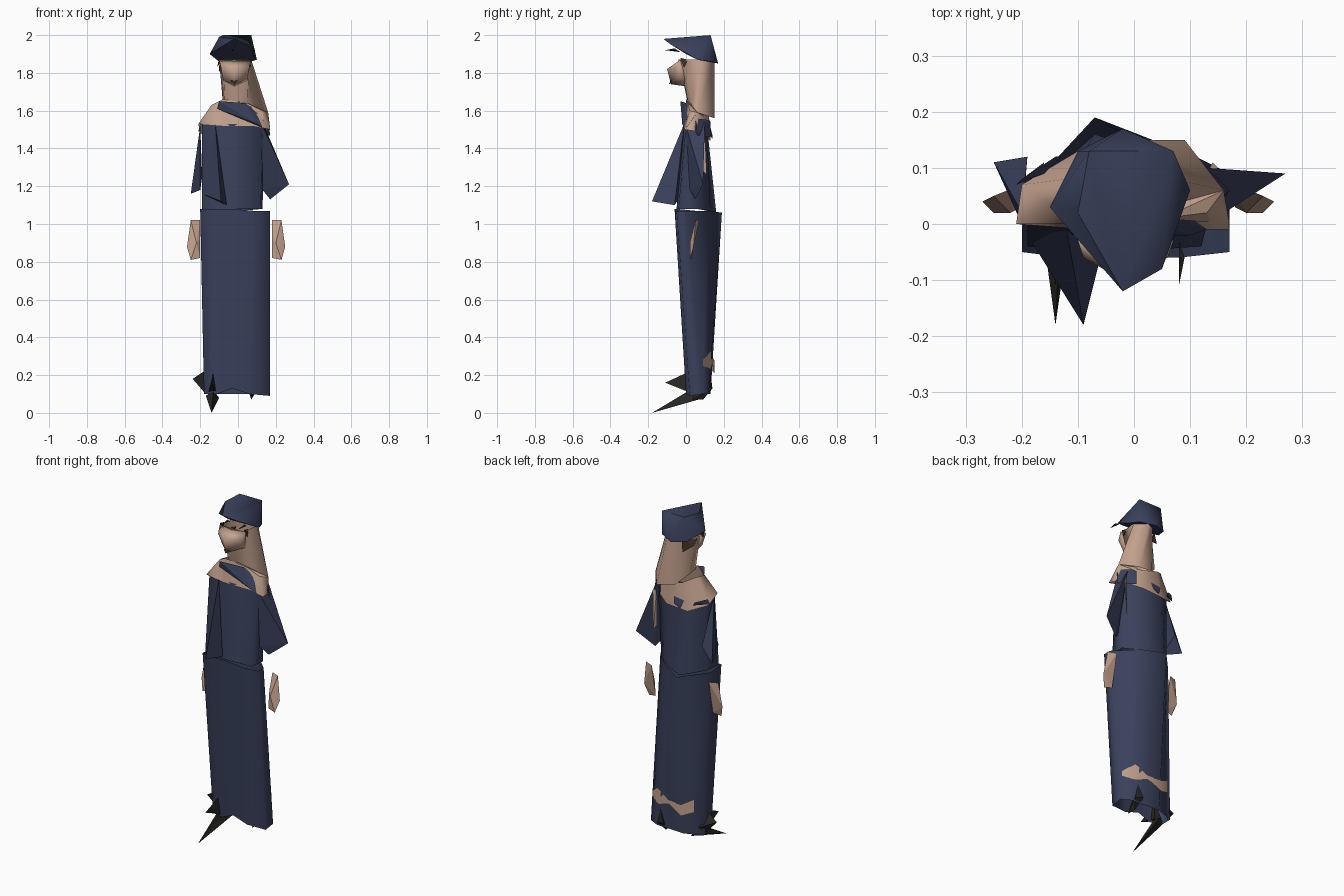
import bpy
import bmesh

cube = bpy.data.objects.get("Cube")
if cube:
    bpy.data.objects.remove(cube, do_unlink=True)


def make_material(name, red, green, blue):
    material = bpy.data.materials.new(name)
    material.use_nodes = True
    colour = (red, green, blue, 1)
    material.diffuse_color = colour
    material.node_tree.nodes["Principled BSDF"].inputs["Base Color"].default_value = colour
    return material


navy = make_material("navy cloth", .041, .052, .105)
skin = make_material("skin", .55, .36, .27)
black = make_material("black leather", .02, .02, .018)
brown = make_material("dark brown hair", .05, .028, .016)


# Coordinates are given in hundredths of a unit
def finish(bm, name, material, smooth_angle=0):
    mesh = bpy.data.meshes.new(name)
    bmesh.ops.recalc_face_normals(bm, faces=bm.faces)
    bm.to_mesh(mesh)
    bm.free()
    mesh.materials.append(material)
    part = bpy.data.objects.new(name, mesh)
    bpy.context.collection.objects.link(part)
    if smooth_angle:
        bpy.ops.object.select_all(action="DESELECT")
        part.select_set(True)
        bpy.context.view_layer.objects.active = part
        bpy.ops.object.shade_smooth_by_angle(angle=smooth_angle)
    return part


def add_point(bm, point):
    return bm.verts.new([value / 100 for value in point])


def hull(name, material, points, smooth_angle=0):
    """Faceted solid wrapped around a few corner points."""
    bm = bmesh.new()
    verts = [add_point(bm, point) for point in points]
    result = bmesh.ops.convex_hull(bm, input=verts)
    loose = [item for item in result["geom_interior"] if isinstance(item, bmesh.types.BMVert)]
    bmesh.ops.delete(bm, geom=loose, context="VERTS")
    return finish(bm, name, material, smooth_angle)


def loft(name, material, lower, upper, closed=True, smooth_angle=2):
    """Open shell between two matching outlines."""
    bm = bmesh.new()
    low = [add_point(bm, point) for point in lower]
    high = [add_point(bm, point) for point in upper]
    count = len(low)
    for i in range(count if closed else count - 1):
        j = (i + 1) % count
        bm.faces.new((low[i], low[j], high[j], high[i]))
    return finish(bm, name, material, smooth_angle)


# Long skirt with an uneven hem, pointed at the back of the waist
loft("skirt", navy,
     [(-18, 2, 10), (-11, 0, 10), (-3, 0, 13), (6, 0, 10), (17, 2, 9),
      (17, 9, 10), (11, 12, 10), (-7, 13, 10), (-18, 9, 10)],
     [(-20, -5, 108), (-12, -6, 108), (-3, -6, 108), (8, -6, 107), (17, -5, 107),
      (17, 0, 107), (5, 12, 107), (-7, 19, 106), (-20, 5, 107)])

# Bare band showing at the back of the hem
loft("hem_skin_band", skin,
     [(16, 9, 25), (10, 13, 23), (2, 14, 26), (-7, 15, 21), (-14, 12, 24)],
     [(16, 9, 28), (10, 13, 33), (2, 14, 28), (-7, 15, 28), (-14, 12, 32)], closed=False)

# Jacket body
loft("jacket_body", navy,
     [(-19, -4, 108), (-3, -5, 108), (12, -4, 108), (13, 5, 108),
      (2, 13, 107), (-7, 16, 106), (-18, 6, 108)],
     [(-19, 0, 153), (-3, -1, 153), (13, 0, 153), (14, 6, 153),
      (2, 11, 153), (-10, 11, 153), (-18, 6, 153)])

# Shoulders and neck
loft("shoulders", skin,
     [(-21, 0, 153), (-8, -1, 152), (8, -1, 152), (17, -1, 150),
      (16, 6, 149), (4, 13, 145), (-10, 13, 144), (-20, 7, 148)],
     [(-14, 3, 163), (-8, 0, 166), (5, 1, 164), (13, 2, 160),
      (16, 6, 159), (4, 12, 157), (-6, 12, 160), (-12, 8, 163)])
hull("left_shoulder_top", skin,
     [(5, 1, 164), (13, 2, 160), (16, 6, 159), (8, 11, 158), (17, 0, 151)])
loft("neck", skin,
     [(-7, 1, 164), (0, 1, 165), (5, 3, 163), (16, 6, 159),
      (9, 15, 156), (-2, 13, 158), (-8, 8, 164)],
     [(-8, -3, 187), (-2, -4, 187), (6, -3, 187), (7, 8, 187),
      (2, 15, 187), (-3, 12, 187), (-10, 3, 187)])

# Collar across the chest and cloth over the back of the shoulders
hull("collar", navy,
     [(-11, -2, 161), (-10, -3, 165), (4, 0, 164), (10, -2, 153),
      (13, -1, 151), (12, 2, 156), (8, 1, 161)])
hull("left_back_yoke", navy,
     [(14, 1, 156), (16, 5, 156), (11, 12, 155), (9, 13, 154), (9, 13, 146), (17, 6, 147)])
hull("centre_back_patch", navy,
     [(-1, 13, 151), (-8, 13, 150), (-6, 14, 145), (-2, 14, 147), (-4, 12, 148)])
hull("right_back_patch", navy,
     [(-20, 8, 152), (-14, 12, 150), (-13, 12, 148), (-21, 7, 149), (-16, 9, 149)])

# Pointed sleeves
hull("left_sleeve", navy,
     [(13, 0, 152), (13, 10, 154), (27, 9, 121), (17, 5, 113), (13, 2, 118)])
hull("left_sleeve_skin_gap", skin,
     [(13, 9, 152), (15, 10, 149), (14, 11, 126), (13, 9, 128)])
hull("right_sleeve_front", navy,
     [(-12, -1, 153), (-19, -2, 116), (-9, -18, 112), (-6, -6, 110)])
hull("right_sleeve_side", navy,
     [(-20, 2, 152), (-25, 11, 116), (-20, 0, 118), (-19, 12, 125)])

# Head
hull("face", skin,
     [(-10, -3, 187), (7, -3, 187), (-9, -6, 183), (6, -6, 183), (-2, -10, 182),
      (-2, -9, 179), (-8, -4, 177), (5, -4, 177), (-2, -8, 174), (-2, -1, 173),
      (-8, 0, 176), (5, 0, 176)], smooth_angle=3)
hull("mouth", brown,
     [(-4, -8, 176), (0, -8, 176), (-2, -9, 174), (-2, -7, 175)])
hull("nape_hair", brown,
     [(-10, 4, 184), (-5, 11, 185), (-6, 12, 178), (-10, 7, 181), (-7, 6, 182)])
for side, name in ((-1, "right_hair"), (1, "left_hair")):
    outer = side * 8 - 2
    hull(name, brown,
         [(outer, -3, 188), (outer, 1, 187), (outer + side, -1, 183), (outer - side, 0, 186)])
for x, name in ((-3, "right_hair_wisp"), (8, "left_hair_wisp")):
    hull(name, black,
         [(x, -11, 192), (x + 1, -6, 192), (x, -6, 193), (x, -3, 191)])

# Cap that slopes down towards the back
hull("cap", navy,
     [(-2, -12, 198), (5, -8, 195), (-10, 2, 199), (-8, 13, 200), (7, 13, 200),
      (-15, 3, 190), (10, 6, 187), (7, 13, 186), (-2, 17, 185), (-10, 13, 186),
      (-6, 0, 190)], smooth_angle=.9)

# Hands mirrored about the body's centre line
for side, name in ((-1, "right_hand"), (1, "left_hand")):
    profile = [(24, 5, 102), (19, 7, 102), (19, 4, 92), (26, 4, 88),
               (24, 2, 81), (19, 3, 82), (21, 2, 90)]
    hull(name, skin, [(side * x - 1, y, z) for x, y, z in profile])

# Pointed shoes
hull("right_shoe", black,
     [(-14, -18, 0), (-17, 4, 9), (-10, 10, 8), (-13, 2, 12)])
hull("right_shoe_upper", black,
     [(-14, -11, 16), (-13, 2, 22), (-16, 5, 10), (-11, 4, 10)])
hull("right_heel", black,
     [(-24, 5, 18), (-18, 4, 22), (-18, 7, 11), (-16, 11, 15)])
hull("left_shoe", black,
     [(7, 3, 7), (8, 13, 21), (5, 14, 13), (10, 13, 12), (7, 9, 7)])
